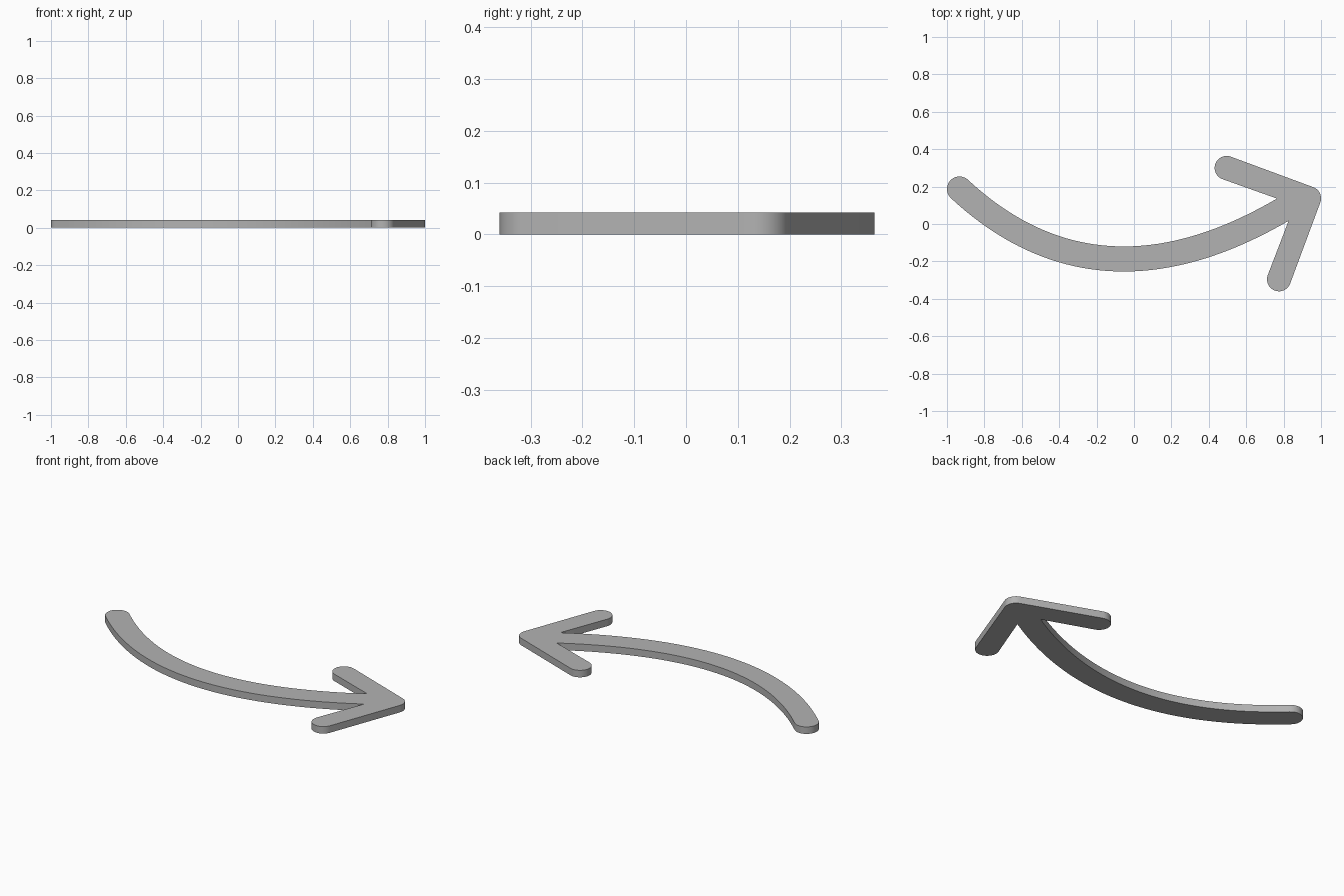
import bpy, bmesh
from math import radians, pi, atan2, cos, sin
from mathutils import Vector

if "Cube" in bpy.data.objects:
    bpy.data.objects.remove(bpy.data.objects["Cube"])

THICK = 0.042
SHAFT_R, HEAD_R = 0.067, 0.064

# Shaft centreline (quadratic curve) and head centreline points
start, bend, end = Vector((-0.933, 0.187)), Vector((-0.14, -0.55)), Vector((0.937, 0.165))
tip = Vector((0.936, 0.137))
upper_end, lower_end = Vector((0.495, 0.300)), Vector((0.775, -0.296))


def cap(centre, radius, first, sweep, steps=20):
    """Clockwise arc of points around a rounded end."""
    return [centre + radius * Vector((cos(first - sweep * i / steps),
                                      sin(first - sweep * i / steps)))
            for i in range(steps + 1)]


def shaft_edge(side, last, steps=40):
    """Points along one side of the curved shaft."""
    points = []
    for i in range(steps + 1):
        t = last * i / steps
        p = start * (1 - t) ** 2 + bend * 2 * t * (1 - t) + end * t * t
        d = ((bend - start) * (1 - t) + (end - bend) * t).normalized()
        points.append(p + side * SHAFT_R * Vector((-d.y, d.x)))
    return points


def inner_side(barb_end, side):
    """Shaft edge trimmed where it meets the inner side of a barb."""
    d = (tip - barb_end).normalized()
    normal = Vector((d.y, -d.x)) * side
    edge = shaft_edge(side, 1.0, 400)
    hit = next(i for i, p in enumerate(edge)
               if p.x > 0.5 and (p - barb_end).dot(normal) > -HEAD_R
               and (p - barb_end).dot(normal) < HEAD_R)
    return shaft_edge(side, hit / 400)


def angle(v):
    return atan2(v.y, v.x)


# Clockwise outline: shaft top, upper barb, tip, lower barb, shaft underside, tail
up_dir, low_dir = tip - upper_end, lower_end - tip
outline = inner_side(upper_end, 1)
outline += cap(upper_end, HEAD_R, angle(up_dir) - pi / 2, pi)
outline += cap(tip, HEAD_R, angle(up_dir) + pi / 2, angle(up_dir) - angle(low_dir), 12)
outline += cap(lower_end, HEAD_R, angle(low_dir) + pi / 2, pi)
outline += inner_side(lower_end, -1)[::-1]
outline += cap(start, SHAFT_R, angle(bend - start) - pi / 2, pi)[1:-1]

# Solid arrow: fill the outline and extrude it upward
bm = bmesh.new()
base = bm.faces.new([bm.verts.new((p.x, p.y, 0)) for p in outline])
raised = bmesh.ops.extrude_face_region(bm, geom=[base], use_keep_orig=True)["geom"]
bmesh.ops.translate(bm, vec=(0, 0, THICK),
                    verts=[g for g in raised if isinstance(g, bmesh.types.BMVert)])
bmesh.ops.recalc_face_normals(bm, faces=bm.faces)
bmesh.ops.triangulate(bm, faces=[f for f in bm.faces if len(f.verts) > 4])
mesh = bpy.data.meshes.new("curved_arrow")
bm.to_mesh(mesh)
bm.free()
arrow = bpy.data.objects.new("curved_arrow", mesh)
bpy.context.collection.objects.link(arrow)

# Plain grey
grey = bpy.data.materials.new("grey")
grey.use_nodes = True
colour = (0.45, 0.45, 0.45, 1)
grey.diffuse_color = colour
grey.node_tree.nodes["Principled BSDF"].inputs["Base Color"].default_value = colour
mesh.materials.append(grey)

bpy.context.view_layer.objects.active = arrow
arrow.select_set(True)
bpy.ops.object.shade_smooth_by_angle(angle=radians(30))
